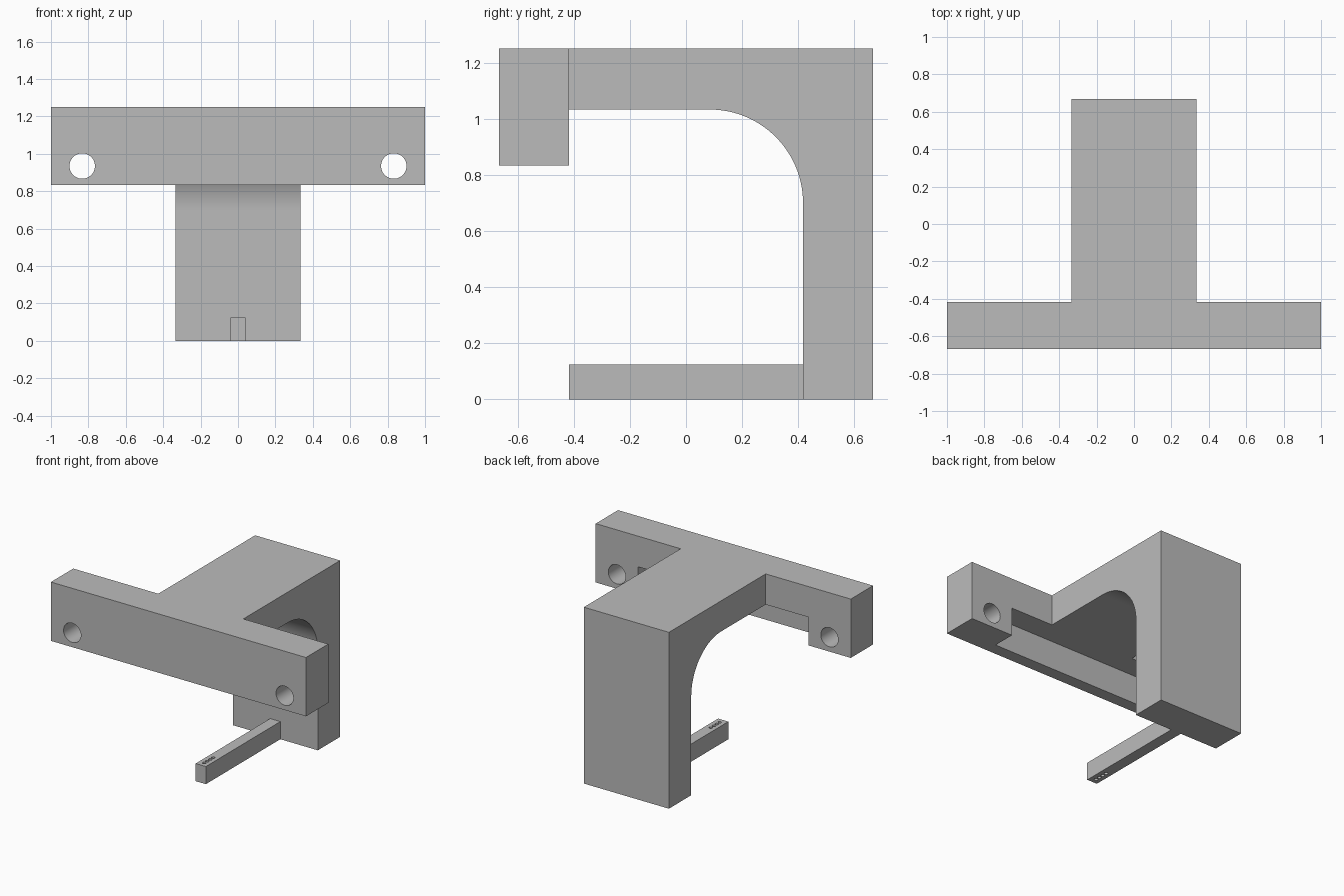
import bpy
import bmesh
from math import cos, sin, pi
from mathutils import Matrix, Vector

cube = bpy.data.objects.get("Cube")
if cube:
    bpy.data.objects.remove(cube, do_unlink=True)

# Main dimensions
TOP = 1.25
BACK = 0.667
BAR_BACK = -0.417
BAR_BOTTOM = 0.833
UNDERSIDE = 1.033
WALL_FRONT = 0.417
ARCH = 0.333

grey = bpy.data.materials.new("plain_grey")
grey.use_nodes = True
COLOUR = (0.5, 0.5, 0.5, 1)
grey.diffuse_color = COLOUR
grey.node_tree.nodes["Principled BSDF"].inputs["Base Color"].default_value = COLOUR


def make_object(name, bm):
    bmesh.ops.recalc_face_normals(bm, faces=bm.faces)
    mesh = bpy.data.meshes.new(name)
    bm.to_mesh(mesh)
    bm.free()
    mesh.materials.append(grey)
    obj = bpy.data.objects.new(name, mesh)
    bpy.context.collection.objects.link(obj)
    return obj


def box(name, low, high):
    low, high = Vector(low), Vector(high)
    bm = bmesh.new()
    size = Matrix.Diagonal((high - low).to_4d())
    size[3][3] = 1
    bmesh.ops.create_cube(bm, size=1, matrix=Matrix.Translation((low + high) / 2) @ size)
    return make_object(name, bm)


def cylinder(name, centre, radius, depth, axis, sides):
    bm = bmesh.new()
    turn = Matrix.Rotation(pi / 2, 4, "X") if axis == "Y" else Matrix()
    bmesh.ops.create_cone(bm, cap_ends=True, segments=sides, radius1=radius,
                          radius2=radius, depth=depth,
                          matrix=Matrix.Translation(centre) @ turn)
    return make_object(name, bm)


def combine(target, tool, operation):
    """Apply a boolean and discard the tool."""
    tool.hide_render = True
    mod = target.modifiers.new("combine", "BOOLEAN")
    mod.operation = operation
    mod.solver = "EXACT"
    mod.object = tool
    bpy.context.view_layer.objects.active = target
    bpy.ops.object.modifier_apply(modifier=mod.name)
    bpy.data.objects.remove(tool, do_unlink=True)


def smooth(obj):
    bpy.ops.object.select_all(action="DESELECT")
    obj.select_set(True)
    bpy.context.view_layer.objects.active = obj
    bpy.ops.object.shade_smooth_by_angle()


# Arm and rear wall: one side profile with a rounded inner corner
STEPS = 32
arc = [(WALL_FRONT - ARCH + ARCH * sin(pi / 2 * i / STEPS),
        UNDERSIDE - ARCH + ARCH * cos(pi / 2 * i / STEPS)) for i in range(STEPS + 1)]
profile = [(-0.5, TOP), (-0.5, UNDERSIDE)] + arc + [(WALL_FRONT, 0), (BACK, 0), (BACK, TOP)]
bm = bmesh.new()
face = bm.faces.new([bm.verts.new((-0.333, y, z)) for y, z in profile])
side = bmesh.ops.extrude_face_region(bm, geom=[face])["geom"]
bmesh.ops.translate(bm, vec=(0.667, 0, 0),
                    verts=[v for v in side if isinstance(v, bmesh.types.BMVert)])
arm = make_object("arm", bm)

# Crossbar joined to the arm
bracket = box("bracket_body", (-1, -BACK, BAR_BOTTOM), (1, BAR_BACK, TOP))
combine(bracket, arm, "UNION")

# Recess along the lower rear of the crossbar
combine(bracket, box("recess_cutter", (-0.667, -0.58, 0.7), (0.667, -0.35, UNDERSIDE)),
        "DIFFERENCE")

# Mounting holes at both ends
for x in (-0.833, 0.833):
    combine(bracket, cylinder("hole_cutter", (x, -0.54, 0.935), 0.068, 0.5, "Y", 48),
            "DIFFERENCE")
smooth(bracket)

# Slim prong at the foot of the wall, with a row of pinholes near its tip
prong = box("prong", (-0.04, BAR_BACK, 0), (0.04, WALL_FRONT, 0.125))
for i in range(4):
    y = BAR_BACK + 0.04 + i * 0.033
    combine(prong, cylinder("pinhole_cutter", (0, y, 0.06), 0.012, 0.4, "Z", 24),
            "DIFFERENCE")
smooth(prong)
